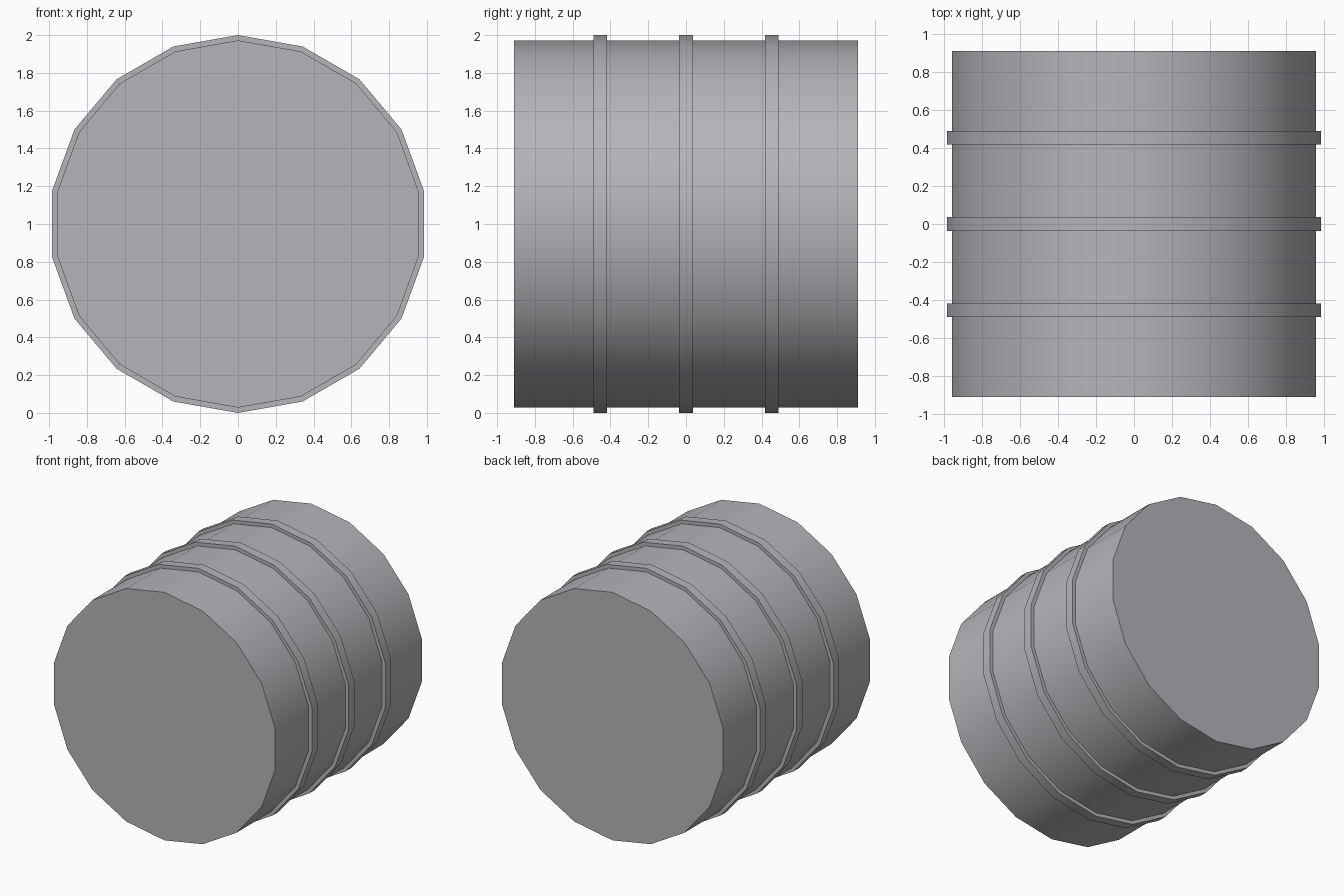
import bpy
import bmesh
from math import cos, sin, pi

if "Cube" in bpy.data.objects:
    bpy.data.objects.remove(bpy.data.objects["Cube"])

SIDES = 18
BODY_R, RING_R = 0.972, 1.0
HALF_LEN, RING_HALF = 0.91, 0.036

# Barrel profile along y: (position, radius), stepping out at each raised hoop
profile = [(-HALF_LEN, BODY_R)]
for y in (-0.455, 0.0, 0.455):
    a, b = y - RING_HALF, y + RING_HALF
    profile += [(a, BODY_R), (a, RING_R), (b, RING_R), (b, BODY_R)]
profile.append((HALF_LEN, BODY_R))

# Revolve the profile around the horizontal y axis, a vertex pointing straight up
bm = bmesh.new()
loops = []
for y, r in profile:
    loops.append([bm.verts.new((r * sin(2 * pi * i / SIDES), y,
                                1 + r * cos(2 * pi * i / SIDES)))
                  for i in range(SIDES)])
for lo, hi in zip(loops, loops[1:]):
    for i in range(SIDES):
        j = (i + 1) % SIDES
        bm.faces.new((lo[i], lo[j], hi[j], hi[i]))

# Flat end caps
bm.faces.new(loops[0])
bm.faces.new(loops[-1])
bmesh.ops.recalc_face_normals(bm, faces=bm.faces)

mesh = bpy.data.meshes.new("barrel")
bm.to_mesh(mesh)
bm.free()
barrel = bpy.data.objects.new("barrel", mesh)
bpy.context.collection.objects.link(barrel)

# Dark steel colour
steel = bpy.data.materials.new("dark_steel")
steel.diffuse_color = (0.46, 0.455, 0.485, 1)
steel.use_nodes = True
steel.node_tree.nodes["Principled BSDF"].inputs["Base Color"].default_value = steel.diffuse_color
mesh.materials.append(steel)

# Smooth around the sides, crisp at hoops and caps
bpy.context.view_layer.objects.active = barrel
barrel.select_set(True)
bpy.ops.object.shade_smooth_by_angle(angle=pi / 6)
